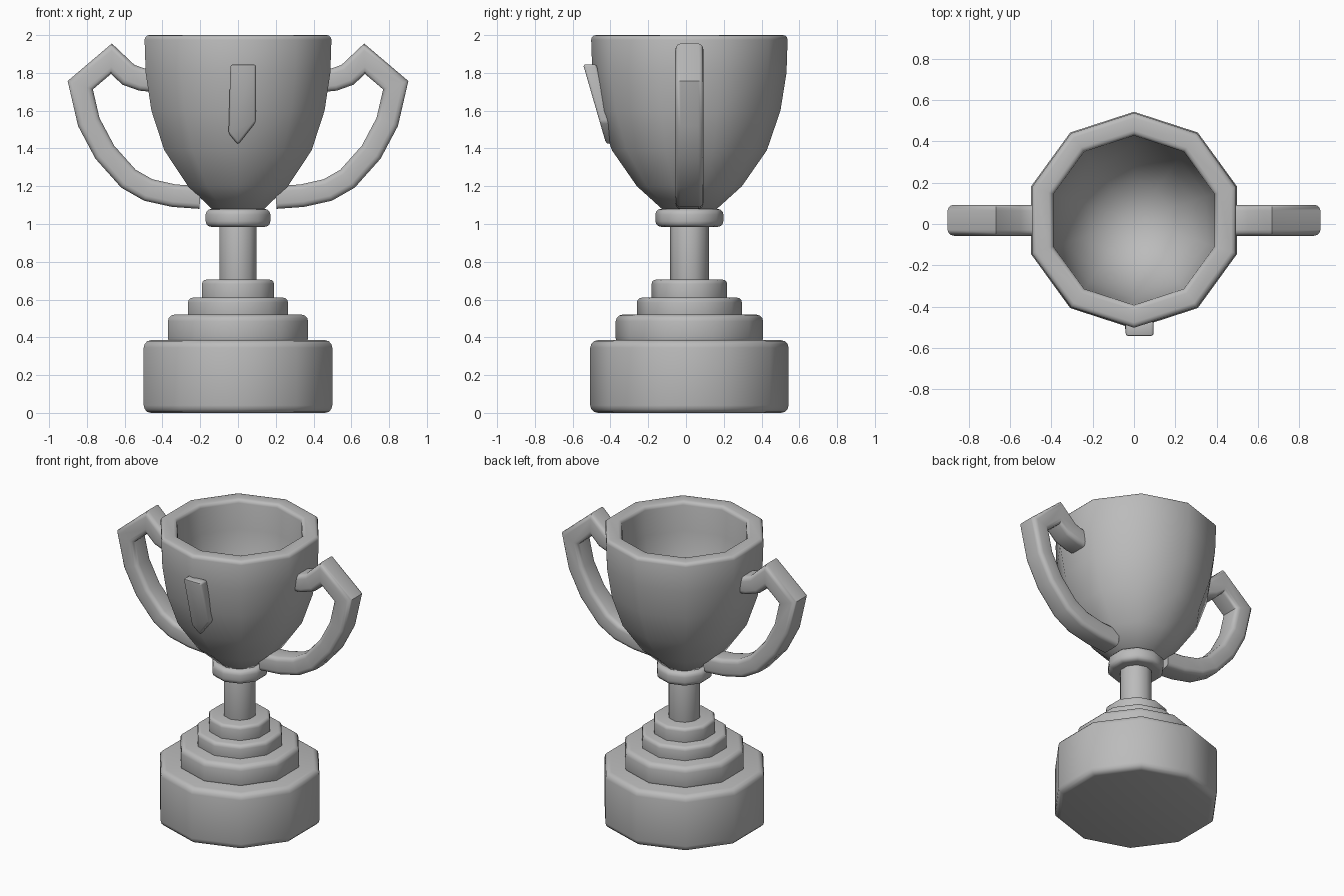
import bpy, bmesh, math
from mathutils import Vector

cube = bpy.data.objects.get("Cube")
if cube:
    bpy.data.objects.remove(cube, do_unlink=True)

SIDES = 10
CENTRE_Y = 0.018

grey = bpy.data.materials.new("plain grey")
grey.use_nodes = True
colour = (0.5, 0.5, 0.5, 1)
grey.diffuse_color = colour
grey.node_tree.nodes["Principled BSDF"].inputs["Base Color"].default_value = colour


def finish(name, bm, angle=50, bevel=0):
    """Turn a bmesh into a smooth shaded object."""
    bmesh.ops.remove_doubles(bm, verts=bm.verts, dist=0.0005)
    bmesh.ops.recalc_face_normals(bm, faces=bm.faces)
    if bevel:
        bmesh.ops.bevel(bm, geom=list(bm.edges), offset=bevel, segments=2,
                        profile=0.5, affect='EDGES')
    mesh = bpy.data.meshes.new(name)
    bm.to_mesh(mesh)
    bm.free()
    mesh.materials.append(grey)
    obj = bpy.data.objects.new(name, mesh)
    bpy.context.collection.objects.link(obj)
    bpy.ops.object.select_all(action='DESELECT')
    obj.select_set(True)
    bpy.context.view_layer.objects.active = obj
    bpy.ops.object.shade_smooth_by_angle(angle=math.radians(angle))
    return obj


def skin(bm, rings, closed_ends=False):
    """Bridge a series of vertex rings with quads."""
    for a, b in zip(rings, rings[1:]):
        n = len(a)
        for i in range(n):
            j = (i + 1) % n
            bm.faces.new((a[i], a[j], b[j], b[i]))
    if closed_ends:
        bm.faces.new(rings[0])
        bm.faces.new(rings[-1])


def arc(cx, cz, r, start, steps=3):
    """Quarter round, counter-clockwise from the start angle in degrees."""
    angles = [math.radians(start + 90 * i / steps) for i in range(steps + 1)]
    return [(cx + r * math.cos(t), cz + r * math.sin(t)) for t in angles]


def lathe(name, profile):
    """Ten-sided turned part with a corner facing the front."""
    bm = bmesh.new()
    rings = []
    for r, z in profile:
        ring = []
        for i in range(SIDES):
            t = math.pi / 2 + math.tau * i / SIDES
            ring.append(bm.verts.new((r * math.cos(t), CENTRE_Y + r * math.sin(t), z)))
        rings.append(ring)
    skin(bm, rings)
    return finish(name, bm)


def drum(name, r, z0, z1, edge):
    lathe(name, [(0, z0)] + arc(r - edge, z0 + edge, edge, -90)
          + arc(r - edge, z1 - edge, edge, 0) + [(0, z1)])


# Stepped base, stem and collar
drum("base", 0.525, 0.0, 0.385, 0.04)
drum("lower_step", 0.39, 0.36, 0.52, 0.035)
drum("middle_step", 0.278, 0.49, 0.61, 0.025)
drum("upper_step", 0.2, 0.58, 0.705, 0.022)
drum("stem", 0.103, 0.68, 1.02, 0.01)
drum("collar", 0.18, 0.985, 1.08, 0.03)

# Hollow bowl
outside = [(0, 1.07), (0.14, 1.075), (0.278, 1.2), (0.41, 1.39), (0.482, 1.6), (0.514, 1.8)]
inside = [(0.405, 1.8), (0.37, 1.6), (0.3, 1.42), (0.18, 1.28), (0, 1.23)]
lathe("cup", outside + arc(0.495, 1.975, 0.025, 0) + arc(0.435, 1.975, 0.025, 90) + inside)

# Handles: a rounded bar swept along a mitred path
path = [Vector(p) for p in (
    (0.41, 1.755), (0.51, 1.765), (0.58, 1.79), (0.67, 1.875), (0.835, 1.735),
    (0.79, 1.54), (0.705, 1.38), (0.58, 1.24), (0.475, 1.18), (0.34, 1.15), (0.2, 1.14))]
HALF_THICK, HALF_WIDE, ROUND = 0.06, 0.075, 0.028
section = []
for k, (sx, sy) in enumerate(((1, 1), (-1, 1), (-1, -1), (1, -1))):
    section += arc(sx * (HALF_THICK - ROUND), sy * (HALF_WIDE - ROUND), ROUND, 90 * k)


def handle(name, side):
    bm = bmesh.new()
    rings = []
    for i, p in enumerate(path):
        before = (p - path[max(i - 1, 0)]).normalized()
        after = (path[min(i + 1, len(path) - 1)] - p).normalized()
        along = (before + after).normalized()
        stretch = 1 / along.dot(after if after.length else before)
        across = Vector((-along.y, along.x)) * stretch
        rings.append([bm.verts.new((side * (p.x + across.x * u), CENTRE_Y + v, p.y + across.y * u))
                      for u, v in section])
    skin(bm, rings, closed_ends=True)
    return finish(name, bm)


handle("left_handle", 1)
handle("right_handle", -1)

# Plain raised plaque with a pointed foot, leaning with the bowl wall
outline = [(-0.04, 1.845), (0.095, 1.845), (0.095, 1.54), (0.0, 1.42), (-0.05, 1.48)]
bm = bmesh.new()
rings = [[bm.verts.new((x, -0.545 + depth + (1.845 - z) * 0.29, z)) for x, z in outline]
         for depth in (0, 0.07)]
skin(bm, rings, closed_ends=True)
finish("front_plaque", bm, bevel=0.012)
